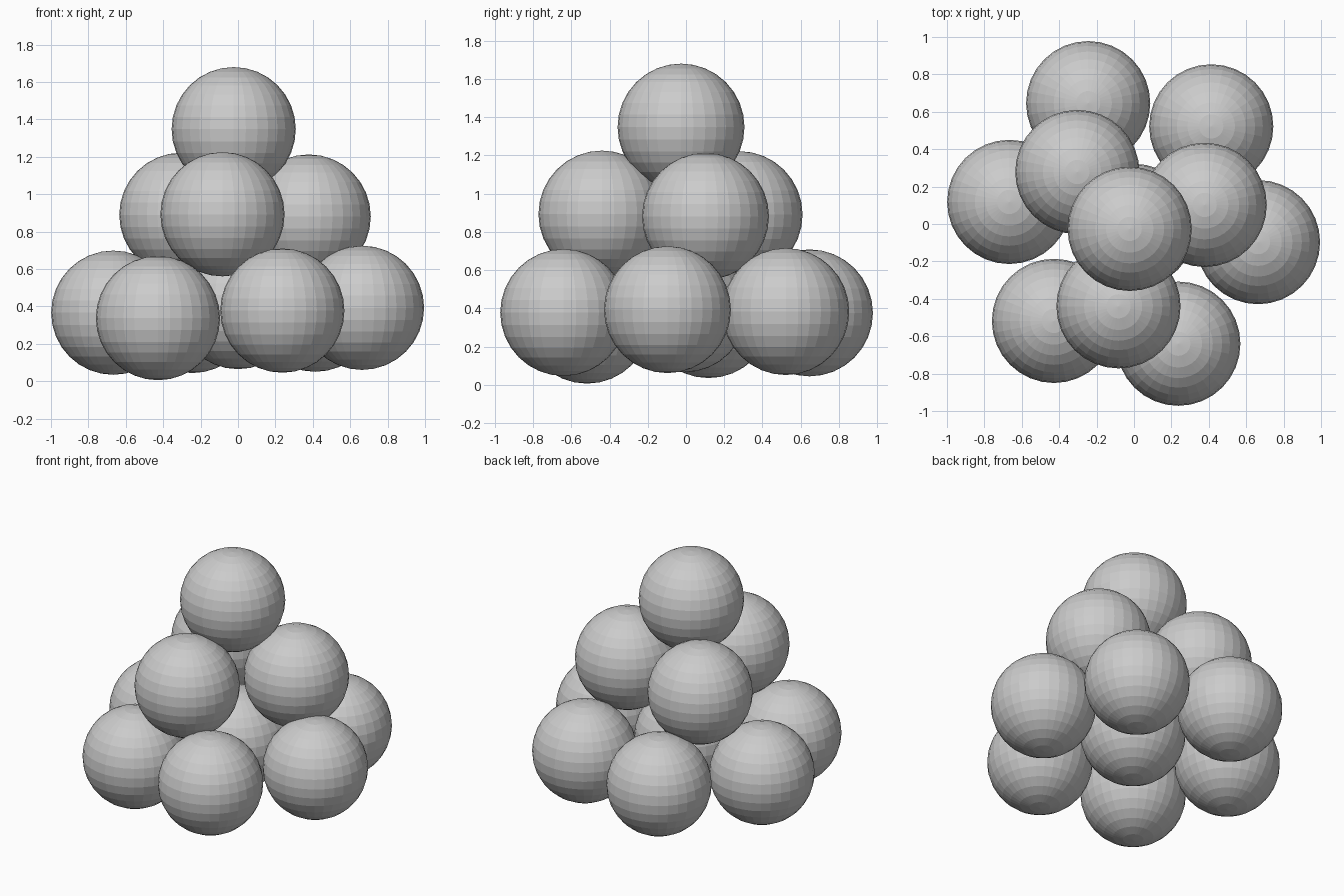
import bpy

RADIUS = 0.332


def ball(name, location):
    bpy.ops.mesh.primitive_uv_sphere_add(
        segments=32, ring_count=16, radius=RADIUS, location=location)
    bpy.context.object.name = name


# Slightly uneven pile of balls, one list of centres per layer
layers = {
    # Ring of six around a central ball
    "bottom_ball": [
        (0.00, -0.01, 0.397),
        (-0.667, 0.118, 0.367),
        (-0.428, -0.518, 0.338),
        (0.237, -0.64, 0.378),
        (0.663, -0.097, 0.393),
        (0.413, 0.522, 0.383),
        (-0.245, 0.646, 0.376),
    ],
    # Three balls resting in the hollows
    "middle_ball": [
        (-0.083, -0.44, 0.893),
        (-0.303, 0.278, 0.89),
        (0.378, 0.102, 0.881),
    ],
    # Single ball on top
    "top_ball": [(-0.023, -0.026, 1.348)],
}

for name, centres in layers.items():
    for i, centre in enumerate(centres, 1):
        ball(f"{name}_{i}", centre)
